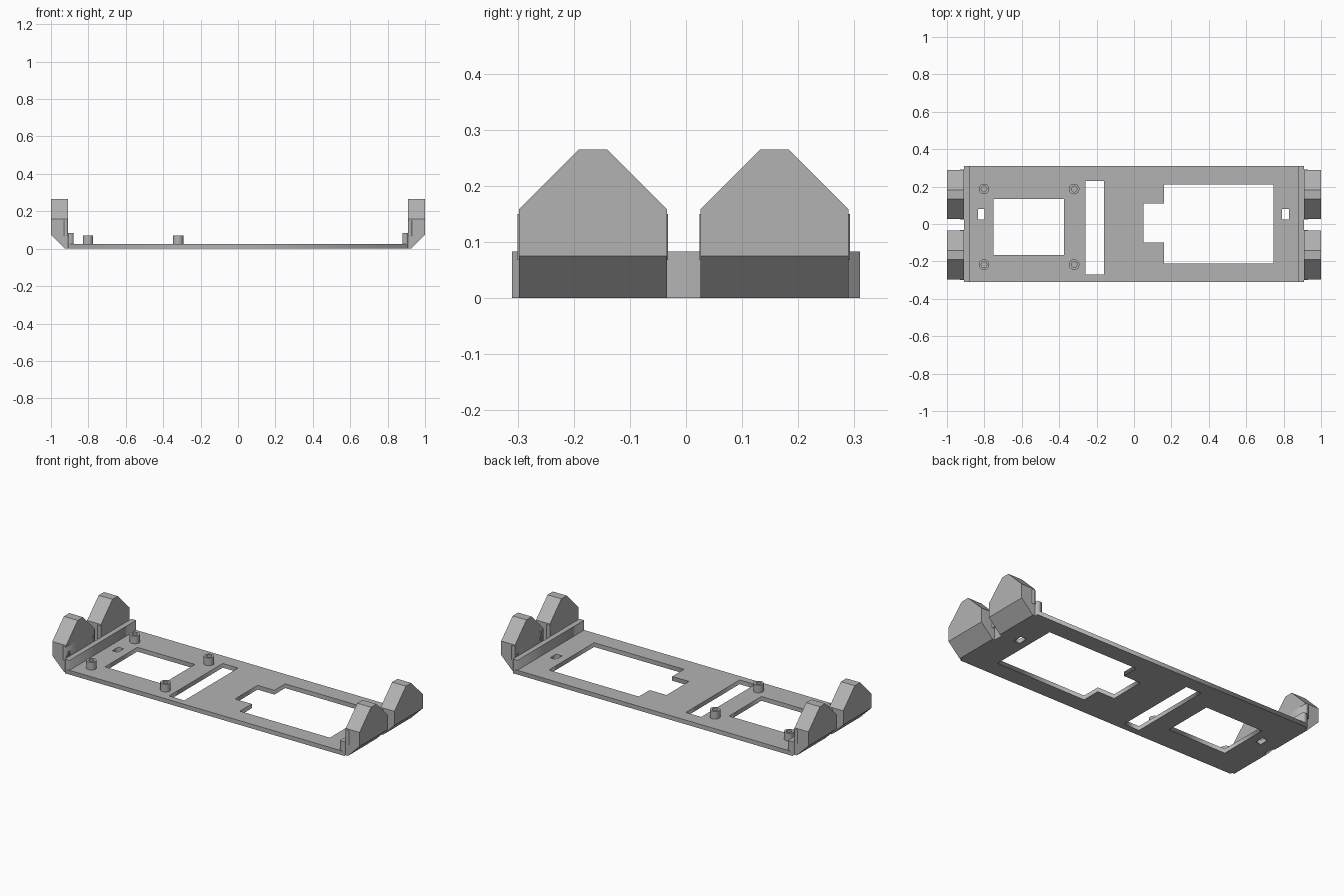
import bpy, bmesh, math
from mathutils import Vector

if "Cube" in bpy.data.objects:
    bpy.data.objects.remove(bpy.data.objects["Cube"])

grey = bpy.data.materials.new("light grey plastic")
grey.diffuse_color = (0.45, 0.45, 0.45, 1)
grey.use_nodes = True
grey.node_tree.nodes["Principled BSDF"].inputs["Base Color"].default_value = grey.diffuse_color


def rect(x0, x1, y0, y1):
    return [(x0, y0), (x1, y0), (x1, y1), (x0, y1)]


def circle(cx, cy, r, n=32):
    return [(cx + r * math.cos(2 * math.pi * i / n),
             cy + r * math.sin(2 * math.pi * i / n)) for i in range(n)]


def slab(name, loops, z0, z1):
    """Filled outline with holes, extruded from z0 to z1."""
    cu = bpy.data.curves.new(name, 'CURVE')
    cu.dimensions = '2D'
    cu.fill_mode = 'BOTH'
    cu.extrude = (z1 - z0) / 2
    for pts in loops:
        sp = cu.splines.new('POLY')
        sp.points.add(len(pts) - 1)
        for p, (x, y) in zip(sp.points, pts):
            p.co = (x, y, 0, 1)
        sp.use_cyclic_u = True
    ob = bpy.data.objects.new(name, cu)
    ob.location.z = (z0 + z1) / 2
    bpy.context.collection.objects.link(ob)
    bpy.ops.object.select_all(action='DESELECT')
    ob.select_set(True)
    bpy.context.view_layer.objects.active = ob
    bpy.ops.object.convert(target='MESH')
    ob = bpy.context.object
    ob.data.materials.clear()
    ob.data.materials.append(grey)
    return ob


def lug(name, side, yc):
    """Pointed end block, with its lower outer edge cut at 45 degrees."""
    prof = [(-0.132, 0), (0.132, 0), (0.132, 0.158), (0.025, 0.265),
            (-0.025, 0.265), (-0.132, 0.158)]
    bm = bmesh.new()
    f = bm.faces.new([bm.verts.new((side * 0.91, yc + y, z)) for y, z in prof])
    ext = bmesh.ops.extrude_face_region(bm, geom=[f])
    bmesh.ops.translate(bm, vec=(side * 0.09, 0, 0),
                        verts=[v for v in ext['geom'] if isinstance(v, bmesh.types.BMVert)])
    cut = bmesh.ops.bisect_plane(bm, geom=bm.verts[:] + bm.edges[:] + bm.faces[:],
                                 plane_co=Vector((side * 1.0, 0, 0.075)),
                                 plane_no=Vector((side, 0, -1)), clear_outer=True)
    bmesh.ops.holes_fill(bm, edges=[e for e in bm.edges if e.is_boundary])
    bmesh.ops.recalc_face_normals(bm, faces=bm.faces[:])
    me = bpy.data.meshes.new(name)
    bm.to_mesh(me)
    bm.free()
    me.materials.append(grey)
    bpy.context.collection.objects.link(bpy.data.objects.new(name, me))


# Base plate with its openings
bay = [(0.16, -0.21), (0.745, -0.21), (0.745, 0.21), (0.16, 0.21),
       (0.16, 0.11), (0.05, 0.11), (0.05, -0.10), (0.16, -0.10)]
slab("base_plate", [rect(-0.91, 0.91, -0.31, 0.31),
                    rect(-0.75, -0.375, -0.165, 0.135),
                    rect(-0.26, -0.16, -0.27, 0.23),
                    bay,
                    rect(-0.835, -0.799, 0.024, 0.079),
                    rect(0.79, 0.828, 0.024, 0.079)], 0, 0.025)

# Hollow standoffs
for x in (-0.802, -0.32):
    for y in (-0.217, 0.187):
        ob = slab("standoff", [circle(x, y, 0.028), circle(x, y, 0.015)], 0.025, 0.07)
        bpy.ops.object.shade_smooth_by_angle()

# End rails, lugs and the thin collars behind the lugs
for side, label in ((-1, "left"), (1, "right")):
    a, b = sorted((side * 0.88, side * 0.91))
    slab(label + "_rail", [rect(a, b, -0.31, 0.31)], 0.025, 0.083)
    for yc, pos in ((-0.166, "front"), (0.158, "back")):
        lug(f"{label}_{pos}_lug", side, yc)
        a, b = sorted((side * 0.91, side * 0.93))
        slab(f"{label}_{pos}_collar", [rect(a, b, yc - 0.134, yc + 0.134)], 0.068, 0.15)
